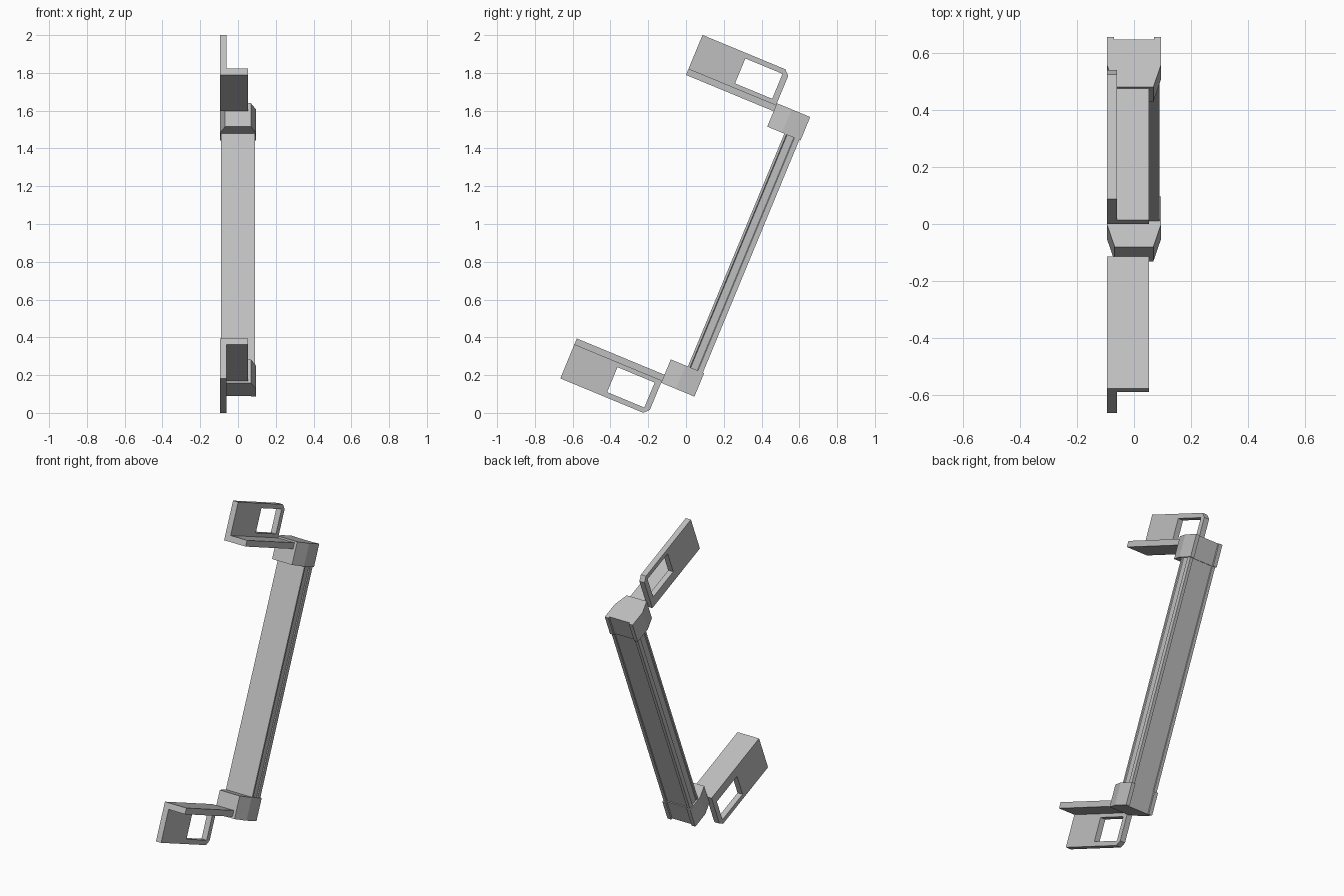
import bpy
import bmesh
import math
from mathutils import Vector

if "Cube" in bpy.data.objects:
    bpy.data.objects.remove(bpy.data.objects["Cube"])

TILT = math.radians(22.5)
CENTRE = (0, -0.01, 0.976)

grey = bpy.data.materials.new("satin_grey")
grey.use_nodes = True
colour = (0.52, 0.52, 0.52, 1)
grey.diffuse_color = colour
grey.node_tree.nodes["Principled BSDF"].inputs["Base Color"].default_value = colour


def extrude(name, loops, offset):
    """Fill outline loops (the first outer, the rest holes) and extrude them."""
    bm = bmesh.new()
    edges = []
    for loop in loops:
        verts = [bm.verts.new(p) for p in loop]
        edges += [bm.edges.new((a, b)) for a, b in zip(verts, verts[1:] + verts[:1])]
    bmesh.ops.triangle_fill(bm, edges=edges, use_beauty=True)
    result = bmesh.ops.extrude_face_region(bm, geom=bm.faces[:], use_keep_orig=True)
    moved = [g for g in result["geom"] if isinstance(g, bmesh.types.BMVert)]
    bmesh.ops.translate(bm, vec=Vector(offset), verts=moved)
    bmesh.ops.recalc_face_normals(bm, faces=bm.faces[:])
    mesh = bpy.data.meshes.new(name)
    bm.to_mesh(mesh)
    bm.free()
    mesh.materials.append(grey)
    obj = bpy.data.objects.new(name, mesh)
    bpy.context.collection.objects.link(obj)
    obj.location = CENTRE
    obj.rotation_euler.x = -TILT
    return obj


def section(half, z):
    """Closed cross-section from its right half, listed front to back."""
    right = [(x, y, z) for x, y in half]
    return right + [(-x, y, z) for x, y in half[::-1]]


def rect(y0, y1, z0, z1, x):
    return [(x, y0, z0), (x, y1, z0), (x, y1, z1), (x, y0, z1)]


# Long grip bar with side grooves and a shallow recess down the back
bar_half = [(0.09, 0.298), (0.09, 0.31), (0.085, 0.314), (0.085, 0.352),
            (0.09, 0.356), (0.09, 0.384), (0.07, 0.384), (0.07, 0.376)]
extrude("grip_bar", [section(bar_half, -0.68)], (0, 0, 1.36))

# End fittings, mirrored from top to bottom
cap_half = [(0.068, 0.2), (0.095, 0.285), (0.095, 0.391), (0.07, 0.391), (0.07, 0.381)]
flange = [(-0.095, y, z) for y, z in [
    (-0.302, 0.755), (0.2, 0.755), (0.2, 0.957), (0.173, 0.984), (-0.302, 0.984)]]
hole = rect(-0.045, 0.168, 0.813, 0.956, -0.095)

for end, sign in (("top", 1), ("bottom", -1)):
    def flip(loop):
        return [(x, y, z * sign) for x, y, z in loop]

    extrude(end + "_cap", [flip(section(cap_half, 0.667))], (0, 0, 0.134 * sign))
    extrude(end + "_flange", [flip(flange), flip(hole)], (0.035, 0, 0))
    extrude(end + "_shelf", [flip(rect(-0.302, 0.21, 0.755, 0.791, -0.06))], (0.112, 0, 0))
